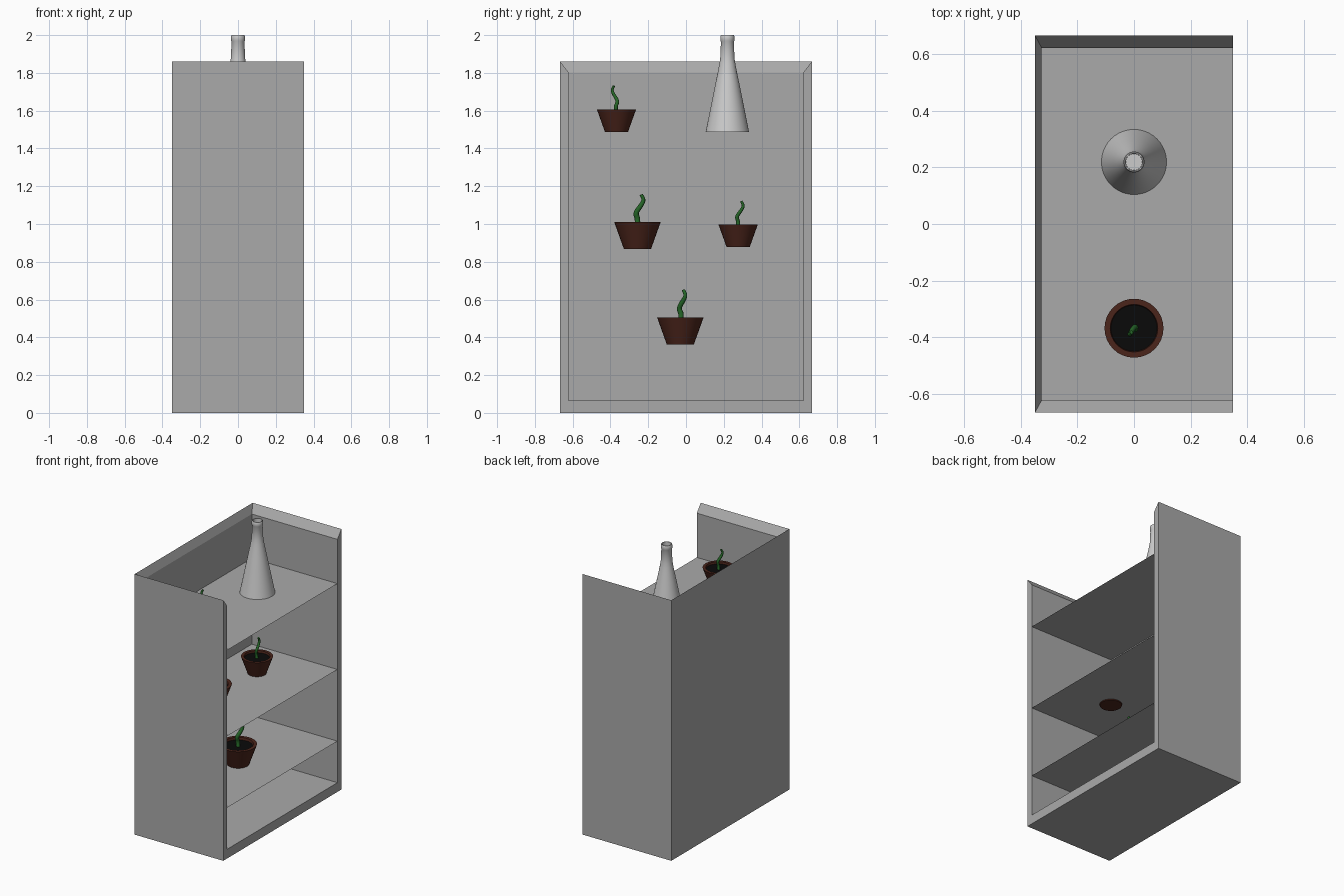
import bpy, bmesh
from math import cos, sin, pi, radians

if "Cube" in bpy.data.objects:
    bpy.data.objects.remove(bpy.data.objects["Cube"])


def material(name, rgb):
    m = bpy.data.materials.new(name)
    m.diffuse_color = (*rgb, 1)
    m.use_nodes = True
    m.node_tree.nodes["Principled BSDF"].inputs["Base Color"].default_value = m.diffuse_color
    return m


CLAY = material("clay", (0.07, 0.018, 0.011))
SOIL = material("soil", (0.003, 0.003, 0.003))
GREEN = material("green", (0.018, 0.13, 0.02))
GREY = material("cabinet_grey", (0.4, 0.4, 0.4))


def finish(bm, name, mat=None, smooth=False, fix=True):
    if fix:
        bmesh.ops.recalc_face_normals(bm, faces=bm.faces)
    me = bpy.data.meshes.new(name)
    bm.to_mesh(me)
    bm.free()
    ob = bpy.data.objects.new(name, me)
    bpy.context.collection.objects.link(ob)
    if mat:
        me.materials.append(mat)
    if smooth:
        bpy.ops.object.select_all(action='DESELECT')
        ob.select_set(True)
        bpy.context.view_layer.objects.active = ob
        bpy.ops.object.shade_smooth_by_angle(angle=radians(35))
    return ob


def lathe(name, profile, loc, mat=None, n=32):
    """Revolve (radius, z) points around z, closing both ends."""
    bm = bmesh.new()
    rings = [[bm.verts.new((r * cos(2 * pi * i / n) + loc[0],
                            r * sin(2 * pi * i / n) + loc[1], z + loc[2]))
              for i in range(n)] for r, z in profile]
    for a, b in zip(rings, rings[1:]):
        for i in range(n):
            j = (i + 1) % n
            bm.faces.new((a[i], a[j], b[j], b[i]))
    bm.faces.new(rings[0])
    bm.faces.new(rings[-1])
    return finish(bm, name, mat, True)


# Cabinet shell: U-shaped loops, open at +x, with a chamfered top rim
W, D, H = 0.35, 0.666, 1.86
IB, ID, RIM, FLOOR = -0.326, 0.622, 1.803, 0.066
bm = bmesh.new()
loops = []
for back, d, z in ((-W, D, 0), (-W, D, H), (IB, ID, RIM), (IB, ID, FLOOR)):
    loops.append([bm.verts.new((x, y, z)) for x, y in
                  ((W, -d), (back, -d), (back, d), (W, d))])
for a, b in zip(loops, loops[1:]):
    for i in range(3):
        bm.faces.new((a[i], a[i + 1], b[i + 1], b[i]))
bm.faces.new(loops[0])
bm.faces.new(loops[3])
bm.faces.new([l[0] for l in loops])
bm.faces.new([l[3] for l in loops])
bm.faces.new((loops[0][0], loops[0][3], loops[3][3], loops[3][0]))
finish(bm, "cabinet", GREY)

# Thin shelves
SHELVES = (0.3625, 0.874, 1.487)
for k, z in enumerate(SHELVES):
    bm = bmesh.new()
    bm.faces.new([bm.verts.new((x, y, z)) for x, y in
                  ((IB, -ID), (W, -ID), (W, ID), (IB, ID))])
    finish(bm, f"shelf_{k + 1}", GREY, fix=False)

# Bottle with a lipped, recessed mouth
lathe("bottle", [(0.115, 1.4873), (0.098, 1.57), (0.08, 1.66), (0.062, 1.75),
                 (0.049, 1.812), (0.043, 1.845), (0.038, 1.875),
                 (0.034, 1.965), (0.037, 1.97), (0.037, 1.993), (0.034, 2.0),
                 (0.03, 2.0), (0.029, 1.95)], (0, 0.219, 0), n=40)

# Potted plants: x, y, base z, scale, stem turn
STEM = [(0, 0, -0.02), (0.005, -0.003, 0.015), (0.004, 0.004, 0.04),
        (-0.004, -0.003, 0.06), (-0.011, -0.015, 0.08),
        (-0.015, -0.022, 0.1), (-0.009, -0.014, 0.124)]
POTS = [(0, -0.368, 1.4873, 1, 0), (-0.018, -0.257, 0.868, 1.18, 215),
        (-0.043, 0.276, 0.877, 1, 215), (0.022, -0.03, 0.363, 1.18, 180)]
for k, (x, y, z, s, turn) in enumerate(POTS, 1):
    lathe(f"pot_{k}", [(r * s, h * s) for r, h in
                       ((0.061, 0), (0.104, 0.12), (0.084, 0.12),
                        (0.081, 0.103))], (x, y, z), CLAY)
    # Soil disc
    bm = bmesh.new()
    bmesh.ops.create_circle(bm, cap_ends=True, segments=32, radius=0.082 * s)
    bmesh.ops.translate(bm, verts=bm.verts, vec=(x, y, z + 0.106 * s))
    finish(bm, f"soil_{k}", SOIL, fix=False)
    # Wavy stem tapering to the tip
    cu = bpy.data.curves.new(f"stem_{k}", 'CURVE')
    cu.dimensions = '3D'
    cu.bevel_depth = 0.01 * s
    cu.bevel_resolution = 2
    cu.resolution_u = 5
    cu.use_fill_caps = True
    sp = cu.splines.new('BEZIER')
    sp.bezier_points.add(len(STEM) - 1)
    for i, (p, co) in enumerate(zip(sp.bezier_points, STEM)):
        p.co = co
        p.handle_left_type = p.handle_right_type = 'AUTO'
        p.radius = 1.05 - 0.4 * (i / (len(STEM) - 1)) ** 2
    ob = bpy.data.objects.new(f"stem_{k}", cu)
    bpy.context.collection.objects.link(ob)
    ob.location = (x, y, z + 0.12 * s)
    ob.rotation_euler.z = radians(turn)
    ob.scale = (s, s, s)
    cu.materials.append(GREEN)
